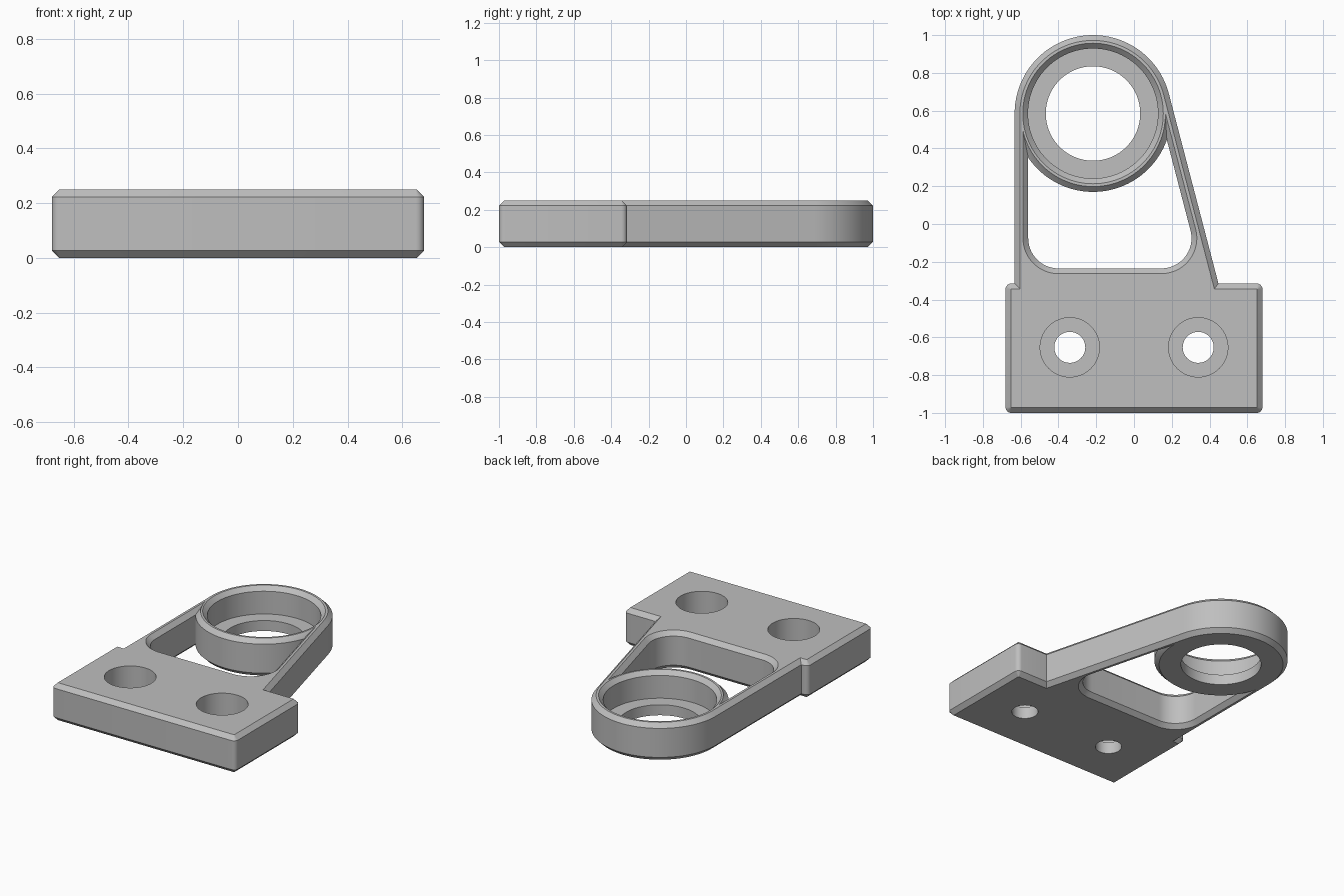
import bpy, bmesh
from math import sin, cos, acos, atan2, hypot, pi, radians

if "Cube" in bpy.data.objects:
    bpy.data.objects.remove(bpy.data.objects["Cube"])

# Main dimensions
HEIGHT, CHAMFER, EXTRA = 0.25, 0.028, 0.005
HALF_W, FRONT, BACK, CORNER = 0.68, -1.0, -0.315, 0.03
CX, CY, RING = -0.217, 0.585, 0.415
ARM = 0.072                      # thickness of the two arms
FOOT_X = 0.447                   # where the slanted arm meets the base
FILLET, POCKET_Y = 0.16, -0.235

# Direction of the slanted arm's outward normal (tangent to the ring)
dx, dy = FOOT_X - CX, BACK - CY
SLANT = atan2(dy, dx) + acos(RING / hypot(dx, dy))

metal = bpy.data.materials.new("light grey metal")
metal.use_nodes = True
grey = (0.52, 0.52, 0.52, 1)
metal.diffuse_color = grey
metal.node_tree.nodes["Principled BSDF"].inputs["Base Color"].default_value = grey


def arc(x, y, r, start, end, n):
    return [(x + r * cos(start + (end - start) * i / n),
             y + r * sin(start + (end - start) * i / n)) for i in range(n + 1)]


def slant_x(y, dist):
    """x on the line parallel to the slanted arm, dist away from the ring centre."""
    return CX + (dist - (y - CY) * sin(SLANT)) / cos(SLANT)


def body_outline(c):
    """Outside outline, shrunk by c."""
    def corner(x, y, quarter):
        return arc(x, y, CORNER - c, quarter * pi / 2, (quarter + 1) * pi / 2, 6)
    ex, fy, by = HALF_W - CORNER, FRONT + CORNER, BACK - CORNER
    return (corner(-ex, fy, 2) + corner(ex, fy, 3) + corner(ex, by, 0)
            + [(slant_x(BACK - c, RING - c), BACK - c)]
            + arc(CX, CY, RING - c, SLANT, pi, 64)
            + [(CX - RING + c, BACK - c)]
            + corner(-ex, by, 1))


def pocket_outline(c):
    """Opening between the arms, base and ring, grown by c."""
    reach, r = RING - ARM + c, RING - c
    fy = POCKET_Y + FILLET
    spread = acos(reach / r)
    return (arc(CX - RING + ARM + FILLET, fy, FILLET + c, pi, 1.5 * pi, 16)
            + arc(slant_x(fy, RING - ARM - FILLET), fy, FILLET + c, -pi / 2, SLANT, 18)
            + arc(CX, CY, r, SLANT - spread, spread - pi, 64))


def circle(x, y, r):
    return arc(x, y, r, 0, 2 * pi, 96)[:-1]


def loft(name, sections):
    """Solid through a stack of matching (outline, z) sections."""
    bm = bmesh.new()
    rings = [[bm.verts.new((x, y, z)) for x, y in pts] for pts, z in sections]
    n = len(rings[0])
    for lower, upper in zip(rings, rings[1:]):
        for i in range(n):
            j = (i + 1) % n
            bm.faces.new((lower[i], lower[j], upper[j], upper[i]))
    bm.faces.new(rings[0][::-1])
    bm.faces.new(rings[-1])
    bmesh.ops.recalc_face_normals(bm, faces=bm.faces)
    mesh = bpy.data.meshes.new(name)
    bm.to_mesh(mesh)
    bm.free()
    mesh.materials.append(metal)
    obj = bpy.data.objects.new(name, mesh)
    bpy.context.collection.objects.link(obj)
    return obj


# Chamfered bracket body
bracket = loft("bracket", [
    (body_outline(CHAMFER), 0), (body_outline(0), CHAMFER),
    (body_outline(0), HEIGHT - CHAMFER), (body_outline(CHAMFER), HEIGHT)])

# Pocket, flared at both ends to chamfer its rims
flare = CHAMFER + EXTRA
cutters = [loft("pocket_cutter", [
    (pocket_outline(flare), -EXTRA), (pocket_outline(0), CHAMFER),
    (pocket_outline(0), HEIGHT - CHAMFER), (pocket_outline(flare), HEIGHT + EXTRA)])]

# Stepped ring bore with a chamfered mouth
BORE, SEAT, SEAT_Z = 0.25, 0.344, 0.07
cutters.append(loft("bore_cutter", [
    (circle(CX, CY, BORE), -EXTRA), (circle(CX, CY, BORE), SEAT_Z),
    (circle(CX, CY, SEAT), SEAT_Z), (circle(CX, CY, SEAT), HEIGHT - CHAMFER),
    (circle(CX, CY, SEAT + flare), HEIGHT + EXTRA)]))

# Counterbored screw holes
for side in (-1, 1):
    x, y, z = side * 0.34, -0.653, 0.08
    cutters.append(loft("screw_hole_cutter", [
        (circle(x, y, 0.082), -EXTRA), (circle(x, y, 0.082), z),
        (circle(x, y, 0.157), z), (circle(x, y, 0.157), HEIGHT + EXTRA)]))

# Cut everything, then drop the cutters
bpy.ops.object.select_all(action="DESELECT")
bpy.context.view_layer.objects.active = bracket
bracket.select_set(True)
for cutter in cutters:
    cutter.hide_render = True
    mod = bracket.modifiers.new("cut", "BOOLEAN")
    mod.operation, mod.solver, mod.object = "DIFFERENCE", "EXACT", cutter
    bpy.ops.object.modifier_apply(modifier=mod.name)
    bpy.data.objects.remove(cutter)

bpy.ops.object.shade_smooth_by_angle(angle=radians(30))
